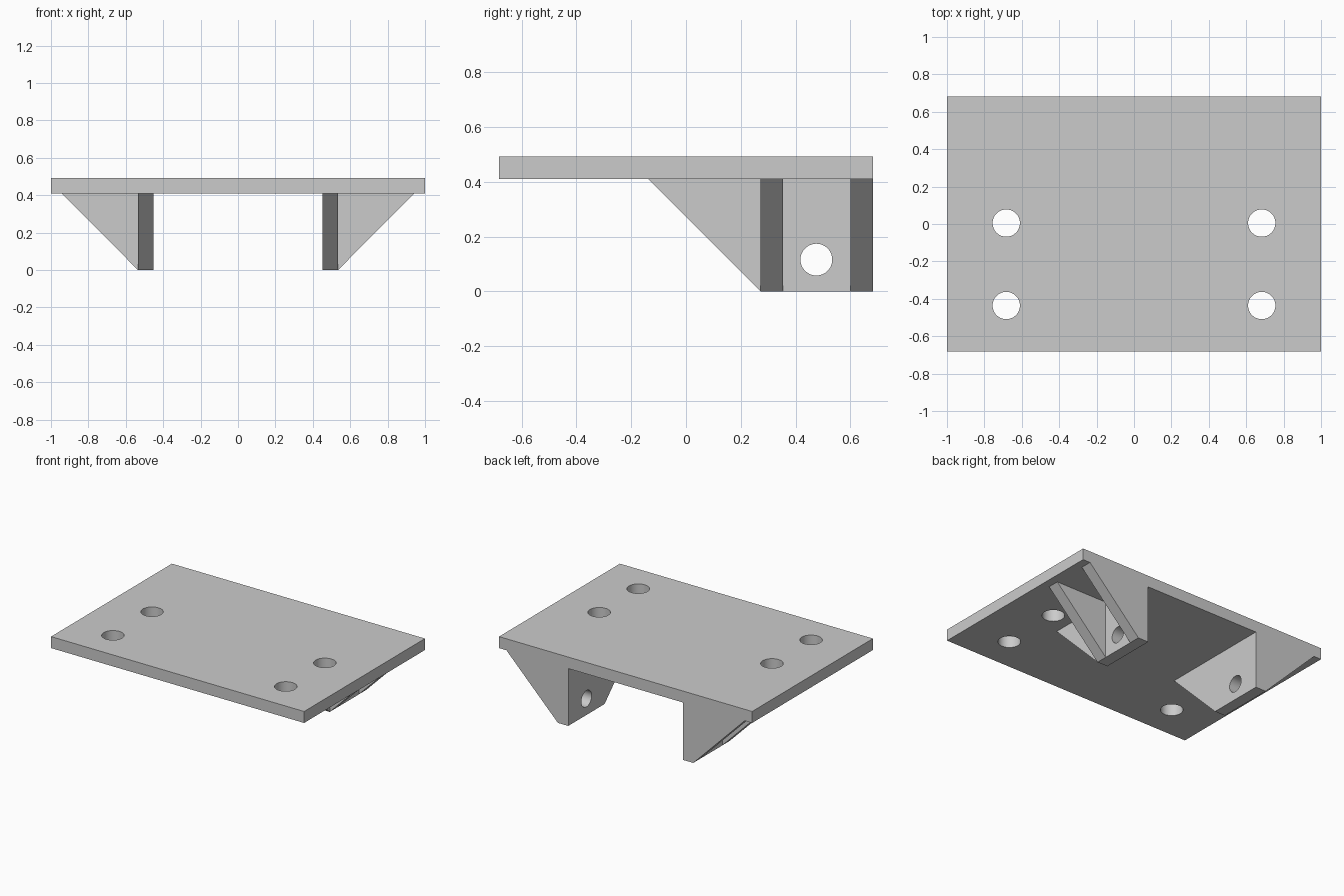
import bpy, bmesh, math
from mathutils import Vector, Matrix

cube = bpy.data.objects.get("Cube")
if cube:
    bpy.data.objects.remove(cube, do_unlink=True)

grey = bpy.data.materials.new("light_grey")
grey.use_nodes = True
colour = (0.60, 0.60, 0.60, 1)
grey.diffuse_color = colour
grey.node_tree.nodes["Principled BSDF"].inputs["Base Color"].default_value = colour

LENGTH, DEPTH = 1.0, 0.682           # half sizes of the top plate
PLATE_Z, TOP_Z = 0.41, 0.492
LEG_IN, LEG_OUT = 0.453, 0.535
THICK = 0.082


def prism(name, points, offset):
    """Extrude a flat polygon along an offset vector."""
    bm = bmesh.new()
    face = bm.faces.new([bm.verts.new(p) for p in points])
    moved = bmesh.ops.extrude_face_region(bm, geom=[face])["geom"]
    verts = [v for v in moved if isinstance(v, bmesh.types.BMVert)]
    bmesh.ops.translate(bm, verts=verts, vec=Vector(offset))
    bmesh.ops.recalc_face_normals(bm, faces=bm.faces)
    mesh = bpy.data.meshes.new(name)
    bm.to_mesh(mesh)
    bm.free()
    mesh.materials.append(grey)
    obj = bpy.data.objects.new(name, mesh)
    bpy.context.collection.objects.link(obj)
    return obj


def drill(obj, centre, radius, axis):
    """Cut a round through hole along the given axis."""
    bm = bmesh.new()
    turn = Vector((0, 0, 1)).rotation_difference(Vector(axis)).to_matrix().to_4x4()
    bmesh.ops.create_cone(bm, cap_ends=True, segments=64, radius1=radius,
                          radius2=radius, depth=0.3,
                          matrix=Matrix.Translation(centre) @ turn)
    mesh = bpy.data.meshes.new("hole_cutter")
    bm.to_mesh(mesh)
    bm.free()
    mesh.materials.append(grey)
    cutter = bpy.data.objects.new("hole_cutter", mesh)
    bpy.context.collection.objects.link(cutter)
    cutter.hide_render = True
    mod = obj.modifiers.new("hole", "BOOLEAN")
    mod.operation, mod.solver, mod.object = "DIFFERENCE", "EXACT", cutter
    bpy.context.view_layer.objects.active = obj
    bpy.ops.object.modifier_apply(modifier=mod.name)
    bpy.data.objects.remove(cutter, do_unlink=True)


def smooth_holes(obj):
    bpy.ops.object.select_all(action="DESELECT")
    obj.select_set(True)
    bpy.context.view_layer.objects.active = obj
    bpy.ops.object.shade_smooth_by_angle(angle=math.radians(30))


# Top plate with four bolt holes
plate = prism("top_plate", [(-LENGTH, -DEPTH, PLATE_Z), (LENGTH, -DEPTH, PLATE_Z),
                            (LENGTH, DEPTH, PLATE_Z), (-LENGTH, DEPTH, PLATE_Z)],
              (0, 0, TOP_Z - PLATE_Z))
for x in (-0.683, 0.683):
    for y in (0.005, -0.436):
        drill(plate, (x, y, 0.45), 0.073, (0, 0, 1))
smooth_holes(plate)

# Mirrored brackets: an upright leg with a pin hole and two triangular ribs
for side, s in (("left", 1), ("right", -1)):
    leg = prism(side + "_leg",
                [(s * LEG_IN, y, z) for y, z in
                 ((0.272, 0), (DEPTH, 0), (DEPTH, PLATE_Z), (-0.138, PLATE_Z))],
                (s * (LEG_OUT - LEG_IN), 0, 0))
    drill(leg, (s * 0.494, 0.476, 0.116), 0.058, (1, 0, 0))
    smooth_holes(leg)
    for label, y in (("front", 0.272), ("back", DEPTH - THICK)):
        prism(f"{side}_{label}_rib",
              [(s * x, y, z) for x, z in
               ((LEG_OUT, 0), (LEG_OUT, PLATE_Z), (0.942, PLATE_Z))],
              (0, THICK, 0))
